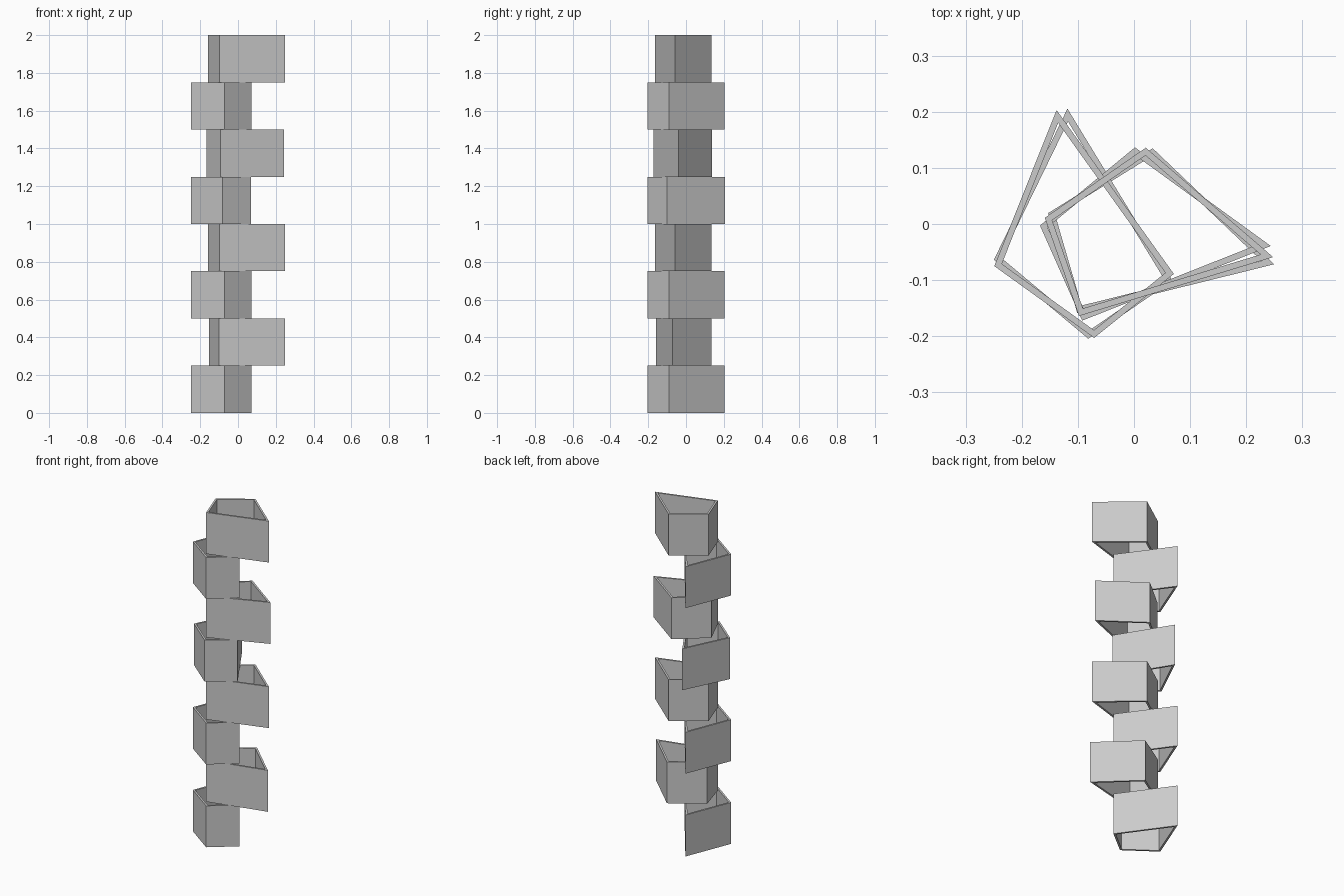
import bpy, math
from mathutils import Vector, Matrix

if "Cube" in bpy.data.objects:
    bpy.data.objects.remove(bpy.data.objects["Cube"])

H = 0.25      # tier height
WALL = 0.011  # wall thickness

# outer outlines (counter-clockwise) and the pivot each family twists about
LEFT = [(-0.138, 0.203), (-0.249, -0.075), (-0.071, -0.203), (0.071, -0.089)]
RIGHT = [(0.248, -0.059), (0.021, 0.136), (-0.159, 0.011), (-0.098, -0.164)]
LEFT_PIVOT, RIGHT_PIVOT = Vector((-0.095, -0.06)), Vector((0.005, -0.1))


def inset(pts, d):
    """Mitred inward offset of a counter-clockwise outline."""
    out = []
    for i, p in enumerate(pts):
        a = (p - pts[i - 1]).normalized()
        b = (pts[(i + 1) % len(pts)] - p).normalized()
        na, nb = Vector((-a.y, a.x)), Vector((-b.y, b.x))
        out.append(p + (na + nb) * d / (1 + na.dot(nb)))
    return out


def tier(index, outline, pivot, degrees):
    """Open four-sided tube with thin walls, twisted about its pivot."""
    rot = Matrix.Rotation(math.radians(degrees), 2)
    outer = [pivot + rot @ (Vector(p) - pivot) for p in outline]
    inner = inset(outer, WALL)
    n = len(outer)
    z = index * H
    verts = [(p.x, p.y, h) for h in (z, z + H) for ring in (outer, inner) for p in ring]
    faces = []
    for i in range(n):
        j = (i + 1) % n
        faces += [(i, j, 2 * n + j, 2 * n + i),              # outer wall
                  (n + j, n + i, 3 * n + i, 3 * n + j),      # inner wall
                  (2 * n + i, 2 * n + j, 3 * n + j, 3 * n + i),  # top rim
                  (j, i, n + i, n + j)]                      # bottom rim
    mesh = bpy.data.meshes.new(f"tier_{index + 1}")
    mesh.from_pydata(verts, [], faces)
    mesh.update()
    bpy.context.collection.objects.link(bpy.data.objects.new(f"tier_{index + 1}", mesh))


# tiers alternate left and right, each with a slight twist
for i, twist in enumerate([0, -3, 0, 0, -4.2, 4.7, 0, 0]):
    if i % 2 == 0:
        tier(i, LEFT, LEFT_PIVOT, twist)
    else:
        tier(i, RIGHT, RIGHT_PIVOT, twist)
